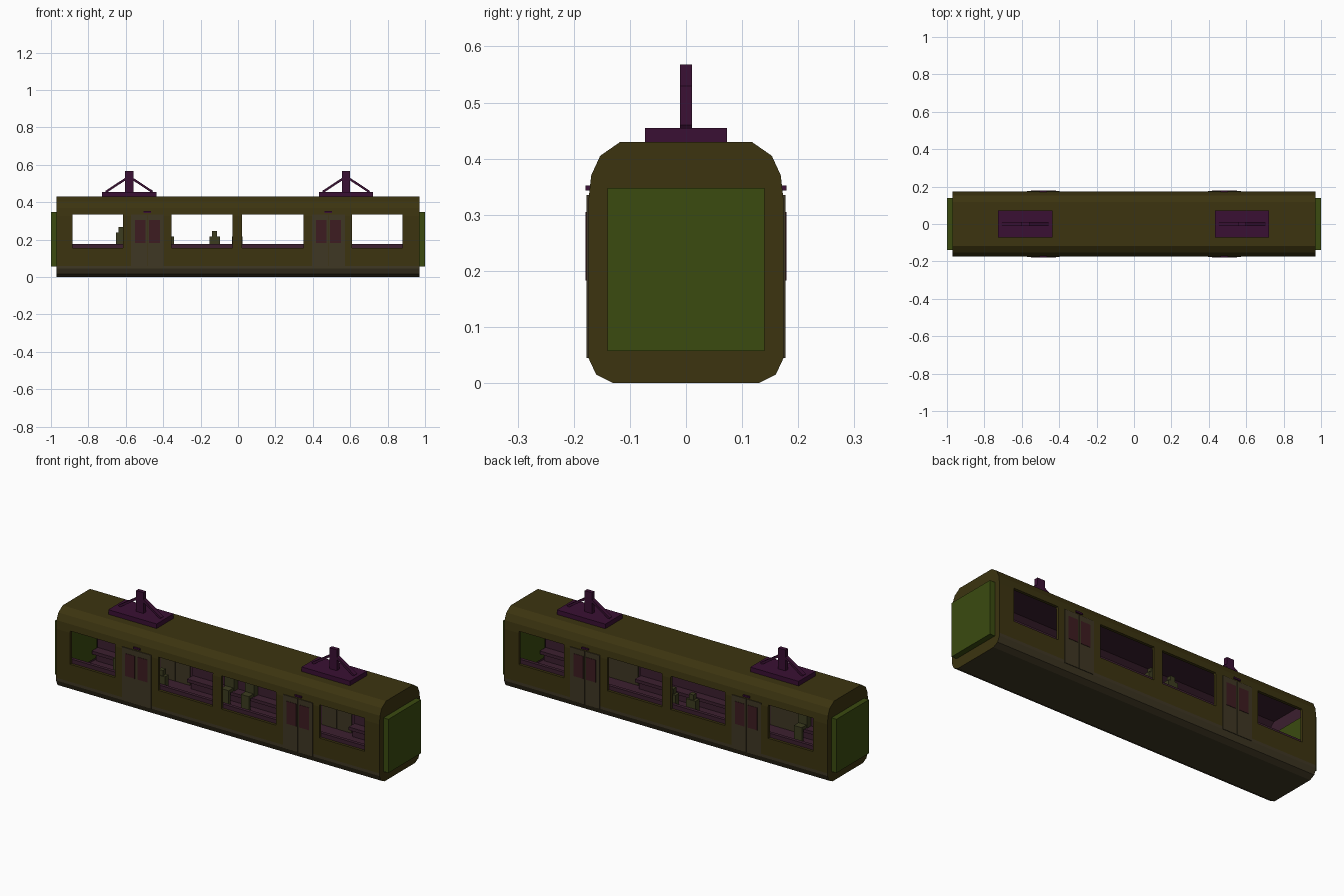
import bpy
import bmesh
from math import atan2, hypot
from mathutils import Matrix, Vector

if "Cube" in bpy.data.objects:
    bpy.data.objects.remove(bpy.data.objects["Cube"], do_unlink=True)


def material(name, rgb):
    m = bpy.data.materials.new(name)
    m.use_nodes = True
    m.diffuse_color = (*rgb, 1)
    m.node_tree.nodes["Principled BSDF"].inputs["Base Color"].default_value = (*rgb, 1)
    return m


OLIVE = material("olive body", (0.045, 0.034, 0.005))
GREEN = material("end green", (0.043, 0.07, 0.005))
PLUM = material("roof plum", (0.042, 0.005, 0.033))
GREY = material("door grey brown", (0.049, 0.038, 0.017))
GLASS = material("door glass maroon", (0.047, 0.012, 0.015))
LINER = material("interior mauve", (0.045, 0.014, 0.028))
CLOTH = material("passenger moss", (0.045, 0.045, 0.014))


def finish(name, bm, *mats):
    mesh = bpy.data.meshes.new(name)
    bm.to_mesh(mesh)
    bm.free()
    for m in mats:
        mesh.materials.append(m)
    ob = bpy.data.objects.new(name, mesh)
    bpy.context.collection.objects.link(ob)
    return ob


def add_box(bm, xs, ys, zs):
    lo, hi = Vector((xs[0], ys[0], zs[0])), Vector((xs[1], ys[1], zs[1]))
    mat = Matrix.Translation((lo + hi) / 2) @ Matrix.Diagonal((*(hi - lo), 1))
    return bmesh.ops.create_cube(bm, size=1, matrix=mat)["verts"]


def boxes(name, mat, *specs):
    bm = bmesh.new()
    for s in specs:
        add_box(bm, *s)
    return finish(name, bm, mat)


def around(c, half):
    return (c - half, c + half)


def sided(side, a, b):
    return tuple(sorted((side * a, side * b)))


def add_prism(bm, half, length):
    """Closed prism along x from a half cross-section of (y, z) points."""
    loop = half + [(-y, z) for y, z in reversed(half)]
    ends = [[bm.verts.new((x, y, z)) for y, z in loop] for x in (-length, length)]
    n = len(loop)
    faces = [bm.faces.new(ends[0]), bm.faces.new(ends[1])]
    for i in range(n):
        j = (i + 1) % n
        faces.append(bm.faces.new((ends[0][i], ends[0][j], ends[1][j], ends[1][i])))
    bmesh.ops.recalc_face_normals(bm, faces=faces)
    return faces


# Hollow body shell: outer hull, mauve lining, grey skirt
HULL = [(0.13, 0), (0.16, 0.015), (0.174, 0.045), (0.174, 0.06), (0.174, 0.325),
        (0.169, 0.37), (0.153, 0.405), (0.117, 0.43)]
CABIN = [(0.16, 0.045), (0.16, 0.325), (0.14, 0.39), (0.11, 0.415)]
bm = bmesh.new()
for f in add_prism(bm, HULL, 0.97):
    if abs(f.normal.x) < 0.5 and f.calc_center_median().z < 0.06:
        f.material_index = 1
lining = add_prism(bm, CABIN, 0.95)
for f in lining:
    f.material_index = 2
bmesh.ops.reverse_faces(bm, faces=lining)
body = finish("body_shell", bm, OLIVE, GREY, LINER)

# Window openings through both walls
WINDOWS = [(-0.885, -0.615), (-0.355, -0.03), (0.022, 0.35), (0.61, 0.88)]
cutter = boxes("window_cutter", OLIVE, *[(w, (-0.3, 0.3), (0.155, 0.335)) for w in WINDOWS])
cutter.hide_render = True
mod = body.modifiers.new("windows", "BOOLEAN")
mod.operation, mod.solver, mod.object = "DIFFERENCE", "EXACT", cutter
bpy.context.view_layer.objects.active = body
bpy.ops.object.modifier_apply(modifier=mod.name)
bpy.data.objects.remove(cutter, do_unlink=True)

# Gangway plates at both ends
for s, label in ((1, "left"), (-1, "right")):
    boxes(label + "_end_plate", GREEN, (sided(s, 0.945, 1.0), (-0.14, 0.14), (0.057, 0.348)))

# Sliding doors with glass and a lamp above, on both sides
for s, label in ((-1, "front"), (1, "back")):
    for x in (-0.485, 0.483):
        boxes(label + "_door", GREY, *[(around(x + d, 0.0435), sided(s, 0.155, 0.177), (0.045, 0.335))
                                       for d in (-0.0445, 0.0445)])
        boxes(label + "_door_glass", GLASS, *[(around(x + d, 0.029), sided(s, 0.153, 0.179), (0.183, 0.305))
                                              for d in (-0.038, 0.038)])
        boxes(label + "_door_lamp", PLUM, (around(x, 0.02), sided(s, 0.17, 0.179), (0.343, 0.352)))

# Benches along the walls under the windows
BAYS = [(-0.94, -0.6), (-0.37, 0.37), (0.6, 0.94)]
for s, label in ((-1, "front"), (1, "back")):
    for bay in BAYS:
        boxes(label + "_bench", LINER,
              (bay, sided(s, 0.09, 0.158), (0.095, 0.112)),
              (bay, sided(s, 0.14, 0.158), (0.112, 0.176)),
              (bay, sided(s, 0.125, 0.158), (0.046, 0.095)))

# Passengers: blocky torso, head, lap and shins
for x, s, lift in ((-0.125, 1, 0), (-0.005, 1, 0), (-0.37, -1, 0), (-0.625, -1, 0.02)):
    boxes("passenger", CLOTH,
          (around(x, 0.028), sided(s, 0.105, 0.138), (0.113, 0.218 + lift)),
          (around(x, 0.013), sided(s, 0.108, 0.134), (0.218 + lift, 0.247 + lift)),
          (around(x, 0.024), sided(s, 0.065, 0.105), (0.113, 0.13)),
          (around(x, 0.024), sided(s, 0.065, 0.08), (0.046, 0.113)))

# Roof current collectors: base, mast and slanted struts
for x in (-0.582, 0.578):
    bm = bmesh.new()
    add_box(bm, around(x, 0.145), (-0.073, 0.073), (0.428, 0.455))
    add_box(bm, around(x, 0.022), (-0.011, 0.011), (0.455, 0.568))
    for s in (-1, 1):
        foot, top = Vector((x + s * 0.125, 0, 0.455)), Vector((x, 0, 0.537))
        d = top - foot
        verts = add_box(bm, around(0, hypot(d.x, d.z) / 2), (-0.011, 0.011), (-0.006, 0.006))
        turn = Matrix.Rotation(-atan2(d.z, d.x), 4, "Y")
        bmesh.ops.transform(bm, verts=verts, matrix=Matrix.Translation((foot + top) / 2) @ turn)
    finish("current_collector", bm, PLUM)
